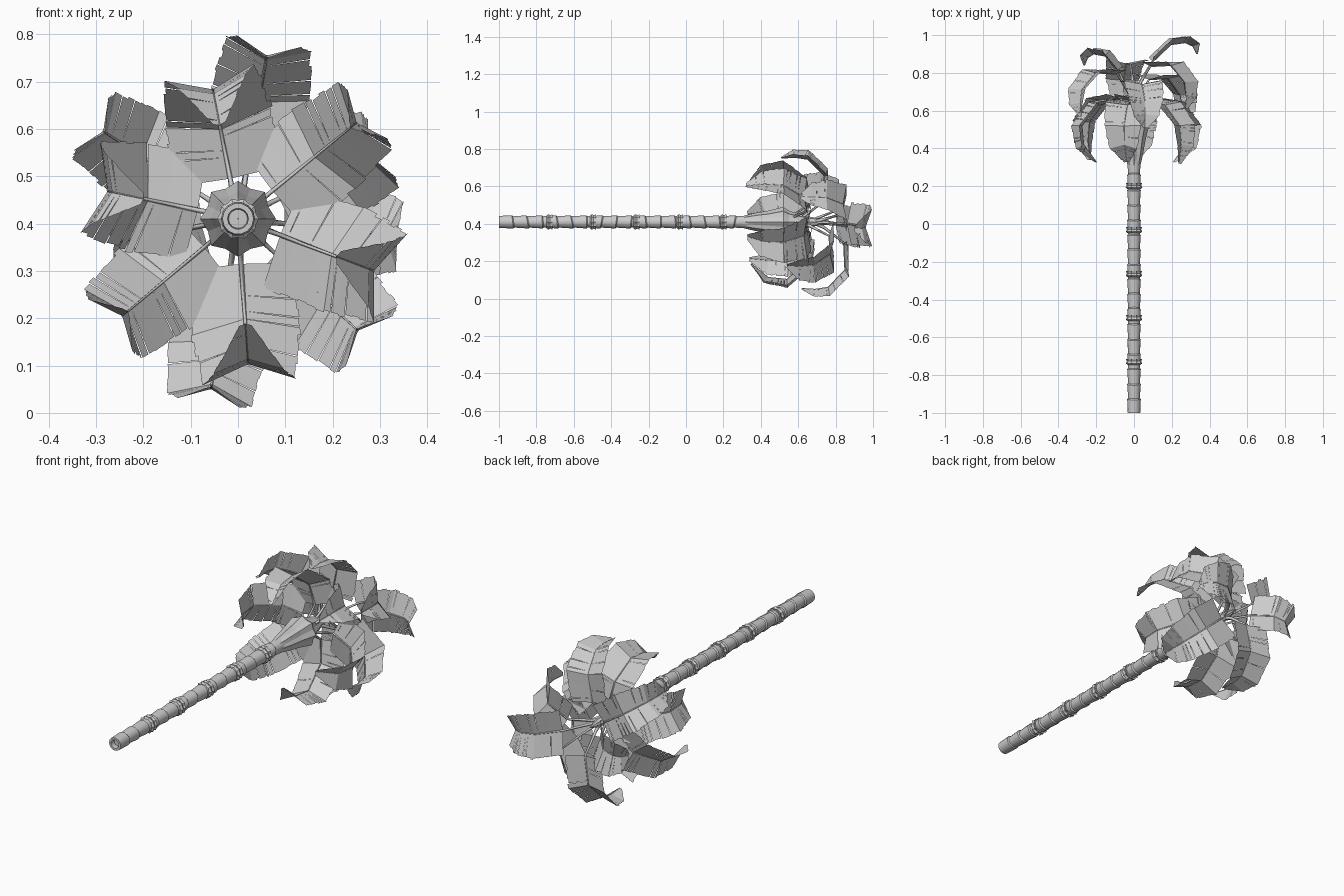
import bpy, bmesh, math, random
from mathutils import Vector

random.seed(4)
cube = bpy.data.objects.get("Cube")
if cube:
    bpy.data.objects.remove(cube, do_unlink=True)

AXIS_Z = 0.41

grey = bpy.data.materials.new("light_grey")
grey.use_nodes = True
grey.diffuse_color = (0.6, 0.6, 0.6, 1)
grey.node_tree.nodes["Principled BSDF"].inputs["Base Color"].default_value = (0.6, 0.6, 0.6, 1)


def add_object(name, data):
    obj = bpy.data.objects.new(name, data)
    data.materials.append(grey)
    bpy.context.collection.objects.link(obj)
    return obj


def lathe(name, profile, sides, star=1.0, tilt=None, smooth=False):
    """Turn (y, radius) pairs around the trunk axis; star pulls in every second point."""
    bm = bmesh.new()
    rings = []
    for k, (y, r) in enumerate(profile):
        lean = tilt[k] if tilt else 0
        ring = []
        for i in range(sides):
            a = math.tau * i / sides
            rr = r * (star if i % 2 else 1)
            ring.append(bm.verts.new((rr * math.cos(a), y + lean * math.sin(a),
                                      AXIS_Z + rr * math.sin(a))))
        rings.append(ring)
    for low, high in zip(rings, rings[1:]):
        for i in range(sides):
            j = (i + 1) % sides
            bm.faces.new((low[i], low[j], high[j], high[i]))
    bmesh.ops.recalc_face_normals(bm, faces=bm.faces)
    mesh = bpy.data.meshes.new(name)
    bm.to_mesh(mesh)
    bm.free()
    obj = add_object(name, mesh)
    if smooth:
        bpy.ops.object.select_all(action='DESELECT')
        obj.select_set(True)
        bpy.context.view_layer.objects.active = obj
        bpy.ops.object.shade_smooth_by_angle(angle=math.radians(35))


# Trunk: slightly flared, slanted segments with a recessed butt end
profile = [(-0.975, 0.001), (-0.975, 0.02), (-1, 0.022), (-1, 0.033)]
tilt = [0] * len(profile)
SEGMENTS, STEP = 17, 0.079
for i in range(SEGMENTS):
    y = -1 + i * STEP
    lean = random.uniform(-0.008, 0.008)
    if i:
        profile.append((y, 0.031))
        tilt.append(tilt[-1])
    profile.append((y + STEP - 0.006, 0.036))
    tilt.append(lean)
lathe("trunk", profile, 14, tilt=tilt, smooth=True)

# Ragged collars around the trunk
for i in range(5):
    y = -0.73 + i * 0.2325
    lathe(f"trunk_collar_{i + 1}",
          [(y - 0.016, 0.034), (y - 0.008, 0.044), (y + 0.004, 0.038), (y + 0.016, 0.043),
           (y + 0.016, 0.032)], 20, star=0.9)

# Swollen crown shaft with pointed leaf bases
lathe("crown_shaft", [(0.31, 0.034), (0.37, 0.048), (0.44, 0.06), (0.52, 0.08), (0.55, 0.06),
                      (0.64, 0.032), (0.74, 0.014), (0.78, 0.001)], 16, star=0.86)

# Leaf spines as (distance from axis, y), with half widths and fold angles along them
SPINES = {
    "curled": [(0.03, 0.56), (0.09, 0.645), (0.2, 0.63), (0.29, 0.52), (0.28, 0.42), (0.21, 0.33)],
    "drooped": [(0.03, 0.56), (0.09, 0.645), (0.2, 0.63), (0.3, 0.52), (0.31, 0.42), (0.295, 0.32)],
    "middle": [(0.03, 0.64), (0.11, 0.745), (0.25, 0.75), (0.34, 0.66), (0.35, 0.59), (0.345, 0.52)],
    "rear": [(0.02, 0.70), (0.1, 0.83), (0.2, 0.92), (0.28, 0.93), (0.32, 0.91), (0.34, 0.87)],
}
WIDTHS = [0.03, 0.12, 0.125, 0.11, 0.085, 0.015]
FOLDS = [5, 10, 14, 20, 24, 24]

# Each leaf: angle, spine, scale outward, shift in y, scale of width
LEAVES = [
    (101, "curled", 0.96, 0.0, 0.95), (168, "curled", 0.97, 0.0, 0.95),
    (220, "drooped", 1.03, 0.02, 0.92), (274, "curled", 1.06, 0.02, 0.95),
    (339, "curled", 1.06, 0.0, 0.97), (39, "drooped", 1.04, 0.0, 0.88),
    (80, "middle", 1.0, -0.01, 0.88), (147, "middle", 0.97, 0.05, 0.82),
    (261, "middle", 1.04, 0.1, 0.86), (317, "middle", 0.99, 0.02, 0.95),
    (26, "middle", 0.88, 0.09, 0.87), (354, "rear", 0.98, 0.03, 0.95),
    (191, "rear", 0.78, -0.03, 0.9),
]


def along(points, t):
    """Point at t (0 to 1) on a polyline of evenly spaced steps."""
    x = min(max(t, 0), 1) * (len(points) - 1)
    i = min(int(x), len(points) - 2)
    return points[i].lerp(points[i + 1], x - i)


def leaf_frame(angle, kind, scale, shift, broad):
    """Spine and the two wing edges, folded in a shallow V."""
    a = math.radians(angle)
    out, up = Vector((math.cos(a), 0, math.sin(a))), Vector((0, 1, 0))
    side = out.cross(up)
    base = Vector((0, 0, AXIS_Z))
    spine = [base + out * r * scale + up * (y + shift) for r, y in SPINES[kind]]
    edges = ([], [])
    last = len(spine) - 1
    for i, (p, width, fold) in enumerate(zip(spine, WIDTHS, FOLDS)):
        ahead = (spine[min(i + 1, last)] - spine[max(i - 1, 0)]).normalized()
        normal = up * ahead.dot(out) - out * ahead.dot(up)
        rise = math.radians(fold)
        w = width * broad
        for s, edge in zip((1, -1), edges):
            edge.append(p + side * s * w * math.cos(rise) + normal * w * math.sin(rise)
                        + ahead * w * 0.12)
    return spine, edges


def add_leaf(name, spine, edges):
    # Blade of narrow strips with uneven ends and thin torn slits, beyond a bare stalk
    bm = bmesh.new()
    strips = 28
    blade = spine[1:]
    for edge in edges:
        rim = edge[1:]
        for i in range(strips):
            t0, t1 = i / strips, (i + 1) / strips
            reach = random.uniform(0.96, 1.03)
            tear = random.choice((0, 0, 0, 0.14)) / strips
            a, b = along(blade, t0), along(blade, t1)
            c = b.lerp(along(rim, t1 - tear), reach)
            d = a.lerp(along(rim, t0), reach * random.uniform(0.98, 1.01))
            bm.faces.new([bm.verts.new(v) for v in (a, b, c, d)])
    bmesh.ops.remove_doubles(bm, verts=bm.verts, dist=0.0002)
    mesh = bpy.data.meshes.new(name)
    bm.to_mesh(mesh)
    bm.free()
    add_object(name, mesh)

    # Midrib thickening into a stalk that runs back into the crown
    curve = bpy.data.curves.new(name + "_midrib", 'CURVE')
    curve.dimensions = '3D'
    curve.bevel_depth = 0.004
    curve.bevel_resolution = 0
    root = Vector((0, spine[0].y - 0.06, AXIS_Z))
    line = curve.splines.new('POLY')
    line.points.add(len(spine))
    for i, (pt, p) in enumerate(zip(line.points, [root] + spine)):
        pt.co = (*p, 1)
        pt.radius = 0.25 + 3 * 0.6 ** i
    add_object(name + "_midrib", curve)


for i, leaf in enumerate(LEAVES):
    add_leaf(f"leaf_{i + 1}", *leaf_frame(*leaf))
